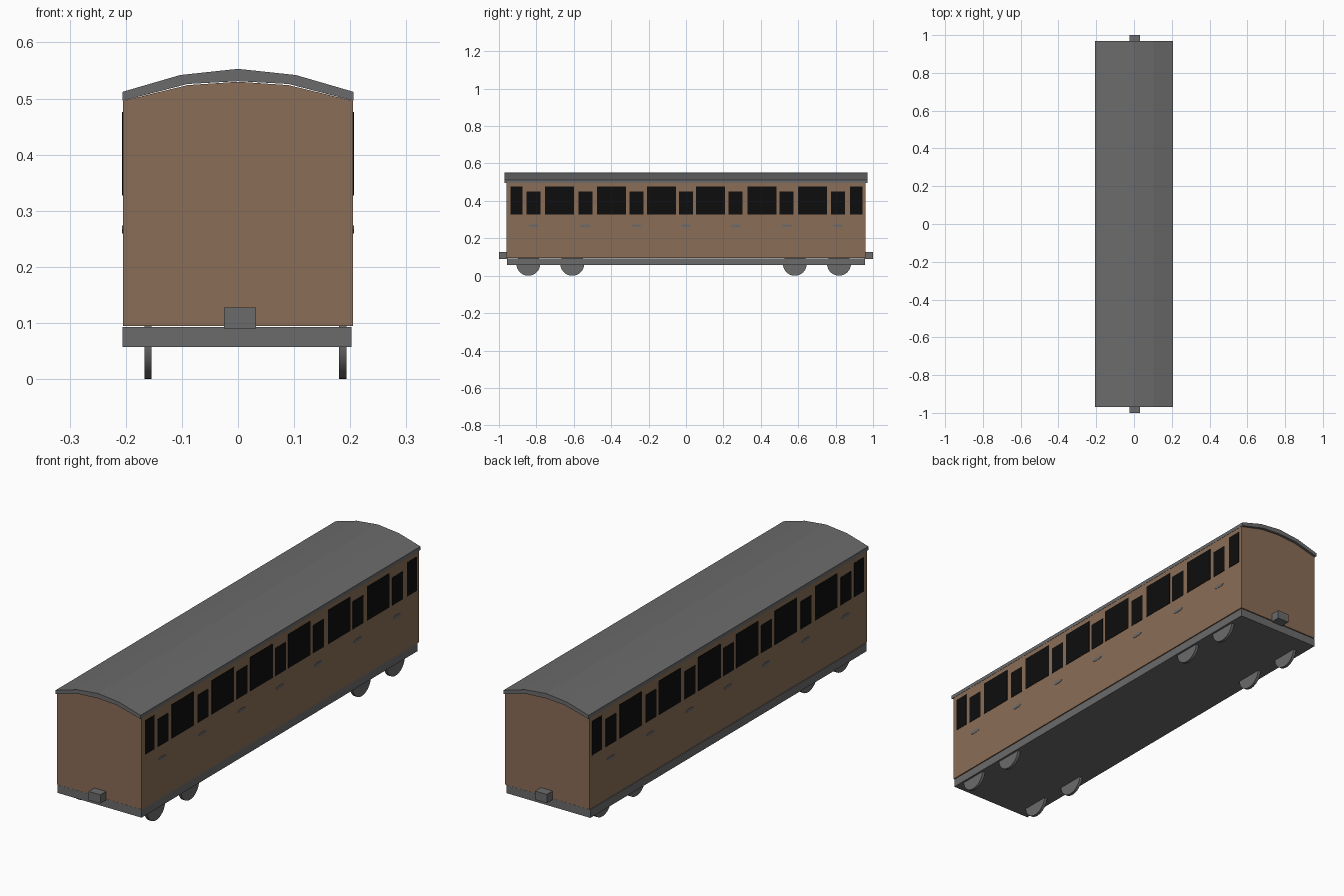
import bpy, bmesh, math

if "Cube" in bpy.data.objects:
    bpy.data.objects.remove(bpy.data.objects["Cube"])


def material(name, rgb):
    m = bpy.data.materials.new(name)
    m.diffuse_color = (*rgb, 1)
    m.use_nodes = True
    m.node_tree.nodes["Principled BSDF"].inputs["Base Color"].default_value = m.diffuse_color
    return m


BROWN = material("brown_paint", (0.255, 0.153, 0.094))
GREY = material("dark_grey", (0.147, 0.147, 0.147))
BLACK = material("black_glass", (0.004, 0.004, 0.004))


def finish(name, bm, mat):
    bmesh.ops.recalc_face_normals(bm, faces=bm.faces)
    me = bpy.data.meshes.new(name)
    bm.to_mesh(me)
    bm.free()
    me.materials.append(mat)
    ob = bpy.data.objects.new(name, me)
    bpy.context.collection.objects.link(ob)
    return ob


def prism(name, pts, axis, lo, hi, mat):
    """Extrude a 2D outline: (x, z) along y, or (y, z) along x."""
    bm = bmesh.new()
    rings = []
    for d in (lo, hi):
        rings.append([bm.verts.new((a, d, b) if axis == "y" else (d, a, b)) for a, b in pts])
    bm.faces.new(rings[0])
    bm.faces.new(rings[1])
    n = len(pts)
    for i in range(n):
        j = (i + 1) % n
        bm.faces.new((rings[0][i], rings[0][j], rings[1][j], rings[1][i]))
    return finish(name, bm, mat)


def rect(a0, a1, b0, b1):
    return [(a0, b0), (a1, b0), (a1, b1), (a0, b1)]


# Body with a gently arched top
body = [(-0.205, 0.095), (0.205, 0.095), (0.205, 0.496), (0.09, 0.524),
        (0, 0.53), (-0.09, 0.524), (-0.205, 0.496)]
prism("body", body, "y", -0.96, 0.96, BROWN)

# Faceted roof shell
outer = [(-0.206, 0.512), (-0.103, 0.542), (0, 0.553), (0.103, 0.542), (0.206, 0.512)]
inner = [(0.206, 0.496), (0.09, 0.526), (0, 0.531), (-0.09, 0.526), (-0.206, 0.496)]
prism("roof", outer + inner, "y", -0.97, 0.97, GREY)

# Chassis and couplers
prism("chassis", rect(-0.206, 0.202, 0.057, 0.093), "y", -0.957, 0.957, GREY)
for label, y0, y1 in (("front", -1, -0.955), ("back", 0.955, 1)):
    prism(label + "_coupler", rect(-0.025, 0.032, 0.09, 0.128), "y", y0, y1, GREY)

# Wheels
for y in (-0.843, -0.608, 0.582, 0.818):
    ring = [(y + 0.064 * math.cos(math.tau * i / 32),
             0.064 + 0.064 * math.sin(math.tau * i / 32)) for i in range(32)]
    for label, x0, x1 in (("left", -0.167, -0.154), ("right", 0.18, 0.193)):
        wheel = prism(label + "_wheel", ring, "x", x0, x1, GREY)
        for p in wheel.data.polygons:
            p.use_smooth = len(p.vertices) == 4
        for e in wheel.data.edges:
            a, b = (wheel.data.vertices[v].co for v in e.vertices)
            e.use_edge_sharp = abs(a.x - b.x) < 1e-5

# Windows: (centre y, half width, top z); door handles below the small ones
doors = (-0.815, -0.538, -0.265, 0, 0.265, 0.538, 0.812)
panes = [(y, 0.037, 0.449) for y in doors]
panes += [(y, 0.077, 0.476) for y in (-0.677, -0.399, -0.131, 0.131, 0.407, 0.677)]
panes += [(y, 0.033, 0.476) for y in (-0.906, 0.911)]
for label, s in (("left", -1), ("right", 1)):
    x0, x1 = sorted((s * 0.204, s * 0.2065))
    for y, w, top in panes:
        prism(label + "_window", rect(y - w, y + w, 0.327, top), "x", x0, x1, BLACK)
    for y in doors:
        hexagon = [(y - 0.03, 0.267), (y - 0.018, 0.26), (y + 0.018, 0.26),
                   (y + 0.03, 0.267), (y + 0.018, 0.274), (y - 0.018, 0.274)]
        prism(label + "_door_handle", hexagon, "x", x0, x1, GREY)
